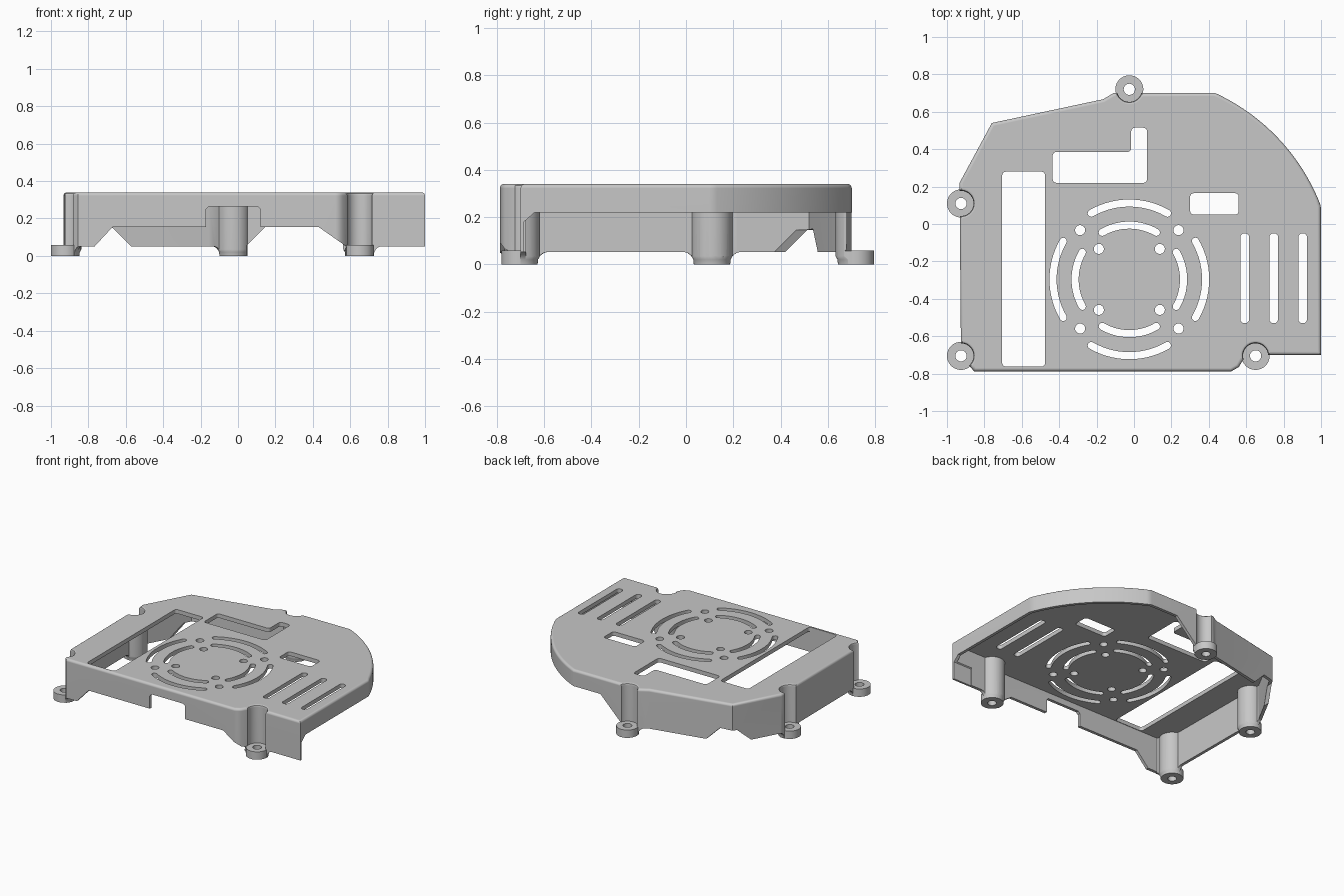
import bpy, bmesh, math
from mathutils import Vector

if "Cube" in bpy.data.objects:
    bpy.data.objects.remove(bpy.data.objects["Cube"], do_unlink=True)

grey = bpy.data.materials.new("plain grey")
grey.use_nodes = True
grey.diffuse_color = (0.57, 0.57, 0.57, 1)
grey.node_tree.nodes["Principled BSDF"].inputs["Base Color"].default_value = grey.diffuse_color

TOP, WALL, PLATE, RIM = 0.34, 0.022, 0.03, 0.018
SCREWS = [(-0.925, 0.11), (-0.925, -0.705), (-0.025, 0.72), (0.65, -0.705)]
FAN = (-0.025, -0.296)


def finish(bm, name):
    bm.normal_update()
    mesh = bpy.data.meshes.new(name)
    bm.to_mesh(mesh)
    bm.free()
    mesh.materials.append(grey)
    ob = bpy.data.objects.new(name, mesh)
    bpy.context.collection.objects.link(ob)
    return ob


def add_loft(bm, rings, hollow=False):
    # rings run counterclockwise and are stacked upward
    rings = [[bm.verts.new(p) for p in ring] for ring in rings]
    pairs = list(zip(rings, rings[1:]))
    if hollow:
        pairs.append((rings[-1], rings[0]))
    else:
        bm.faces.new(rings[0][::-1])
        bm.faces.new(rings[-1])
    n = len(rings[0])
    for a, b in pairs:
        for i in range(n):
            j = (i + 1) % n
            bm.faces.new((a[i], a[j], b[j], b[i]))


def add_prism(bm, pts, lo, hi, axis="z"):
    place = {"z": lambda a, b, h: (a, b, h),
             "y": lambda a, b, h: (a, h, b),
             "x": lambda a, b, h: (h, a, b)}[axis]
    area = sum(p[0] * q[1] - q[0] * p[1] for p, q in zip(pts, pts[1:] + pts[:1]))
    if (area < 0) != (axis == "y"):
        pts = pts[::-1]
    add_loft(bm, [[place(a, b, h) for a, b in pts] for h in (lo, hi)])


def add_lathe(bm, centre, profile, hollow=False, steps=40):
    add_loft(bm, [[(centre[0] + r * math.cos(math.tau * k / steps),
                    centre[1] + r * math.sin(math.tau * k / steps), z)
                   for k in range(steps)] for r, z in profile], hollow)


def prism(name, *args):
    bm = bmesh.new()
    add_prism(bm, *args)
    return finish(bm, name)


def lathes(name, profile):
    bm = bmesh.new()
    for c in SCREWS:
        add_lathe(bm, c, profile)
    return finish(bm, name)


def cut(target, cutter):
    before = len(target.data.vertices)
    bpy.context.view_layer.objects.active = target
    for solver in ("MANIFOLD", "EXACT"):
        if len(target.data.vertices) == before:
            mod = target.modifiers.new("cut", "BOOLEAN")
            mod.operation, mod.solver, mod.object = "DIFFERENCE", solver, cutter
            bpy.ops.object.modifier_apply(modifier=mod.name)
    bpy.data.objects.remove(cutter, do_unlink=True)


def rounded(pts, r=0.02, steps=4):
    out = []
    for i, p in enumerate(pts):
        p, a, b = Vector(p), Vector(pts[i - 1]), Vector(pts[(i + 1) % len(pts)])
        s, e = p + (a - p).normalized() * r, p + (b - p).normalized() * r
        for k in range(steps + 1):
            t = k / steps * math.pi / 2
            out.append(tuple(s + e - p + (p - e) * math.cos(t) + (p - s) * math.sin(t)))
    return out


def rect(x0, x1, y0, y1):
    return [(x0, y0), (x1, y0), (x1, y1), (x0, y1)]


def inset(pts, d):
    out = []
    for i, p in enumerate(pts):
        p, a, b = Vector(p), Vector(pts[i - 1]), Vector(pts[(i + 1) % len(pts)])
        u, v = (p - a).normalized(), (b - p).normalized()
        n1, n2 = Vector((-u.y, u.x)), Vector((-v.y, v.x))
        out.append(tuple(p + (n1 + n2) * d / (1 + n1.dot(n2))))
    return out


def polar(o, r, ang):
    return (o[0] + r * math.cos(ang), o[1] + r * math.sin(ang))


def arc_slot(c, r, half, mid, span):
    a0, a1, n = mid - span, mid + span, 14
    outer = [polar(c, r + half, a0 + (a1 - a0) * k / n) for k in range(n + 1)]
    inner = [polar(c, r - half, a1 + (a0 - a1) * k / n) for k in range(n + 1)]
    cap1 = [polar(polar(c, r, a1), half, a1 + math.pi * k / 6) for k in range(1, 6)]
    cap0 = [polar(polar(c, r, a0), half, a0 + math.pi + math.pi * k / 6) for k in range(1, 6)]
    return outer + cap1 + inner + cap0


# Footprint, with the back corner curved around the fan centre
outline = [(-0.855, -0.788), (0.52, -0.788), (0.56, -0.765), (0.60, -0.70), (1.0, -0.70)]
outline += [polar(FAN, 1.097, math.radians(21.1 + 44.3 * k / 24)) for k in range(25)]
outline += [(-0.11, 0.70), (-0.165, 0.667), (-0.76, 0.54), (-0.933, 0.22), (-0.925, -0.705)]

# Solid body with a rounded top rim
bm = bmesh.new()
rings = [[(x, y, 0) for x, y in outline]]
for k in range(5):
    t = k / 4 * math.pi / 2
    z = TOP - RIM + RIM * math.sin(t)
    rings.append([(x, y, z) for x, y in inset(outline, RIM * (1 - math.cos(t)))])
add_loft(bm, rings)
shell = finish(bm, "cover_shell")

# Openings along the lower edges: front, back corner, back and right side
front = [(-0.86, -0.05), (-0.67, 0.155), (-0.17, 0.155), (-0.17, 0.25), (-0.155, 0.265),
         (0.105, 0.265), (0.12, 0.25), (0.12, 0.155), (0.43, 0.155), (0.58, 0.05), (0.53, -0.05)]
corner = [(-0.88, -0.05), (-0.775, 0.145), (-0.67, 0.15), (-0.47, -0.05)]
back = [(0.046, -0.01), (0.046, 0.056), (0.21, 0.22), (1.01, 0.22), (1.01, -0.01)]
right = [(-0.685, -0.01), (-0.685, 0.18), (-0.64, 0.22), (0.4, 0.22), (0.4, -0.01)]
cut(shell, prism("front_opening", front, -0.8, -0.72, "y"))
cut(shell, prism("corner_opening", corner, 0.3, 0.75, "y"))
cut(shell, prism("back_opening", back, 0.05, 0.71, "y"))
cut(shell, prism("right_opening", right, 0.85, 1.01, "x"))

# Hollow inside, leaving a column around every screw
cavity = prism("cavity", inset(outline, WALL), -0.1, TOP - PLATE)
cut(cavity, lathes("columns", [(0.087, -0.2), (0.087, 0.5)]))
cut(shell, cavity)

# Lower edge raised between the flared feet
slab = prism("slab", rect(-1.2, 1.2, -1.2, 1.2), -0.1, 0.051)
cut(slab, lathes("flares", [(0.076, -0.2), (0.076, -0.01), (0.079, 0.02), (0.088, 0.036),
                            (0.102, 0.047), (0.122, 0.053), (0.122, 0.1)]))
cut(shell, slab)

# Screwdriver pockets with softened rims
cut(shell, lathes("pockets", [(0.067, -0.1), (0.067, 0.322), (0.071, 0.333),
                              (0.082, 0.3405), (0.082, 0.5)]))

# Holes through the top plate
bm = bmesh.new()
holes = [rounded(rect(-0.705, -0.475, -0.762, 0.28)), rounded(rect(0.30, 0.56, 0.05, 0.165)),
         rounded([(-0.435, 0.22), (0.07, 0.22), (0.07, 0.515), (-0.015, 0.515),
                  (-0.015, 0.385), (-0.435, 0.385)])]
holes += [rounded(rect(x - 0.023, x + 0.023, -0.53, -0.05)) for x in (0.592, 0.747, 0.902)]
for q in range(4):
    for r in (0.408, 0.29):
        holes.append(arc_slot(FAN, r, 0.019, q * math.pi / 2, math.radians(30)))
for pts in holes:
    add_prism(bm, pts, 0.28, 0.4)
for d in (0.163, 0.263):
    for sx in (-1, 1):
        for sy in (-1, 1):
            add_lathe(bm, (FAN[0] + sx * d, FAN[1] + sy * d), [(0.027, 0.28), (0.027, 0.4)], steps=24)
cut(shell, finish(bm, "plate_holes"))

# Screw feet
parts = [shell]
for i, c in enumerate(SCREWS):
    bm = bmesh.new()
    add_lathe(bm, c, [(0.03, 0), (0.075, 0), (0.075, 0.058), (0.03, 0.058)], hollow=True)
    parts.append(finish(bm, f"screw_foot_{i + 1}"))

# Smooth curves, with flat areas kept flat
bpy.ops.object.select_all(action="DESELECT")
for ob in parts:
    ob.select_set(True)
bpy.context.view_layer.objects.active = shell
bpy.ops.object.shade_smooth_by_angle(angle=math.radians(35))
shell.modifiers.new("flat_areas", "WEIGHTED_NORMAL").keep_sharp = True
